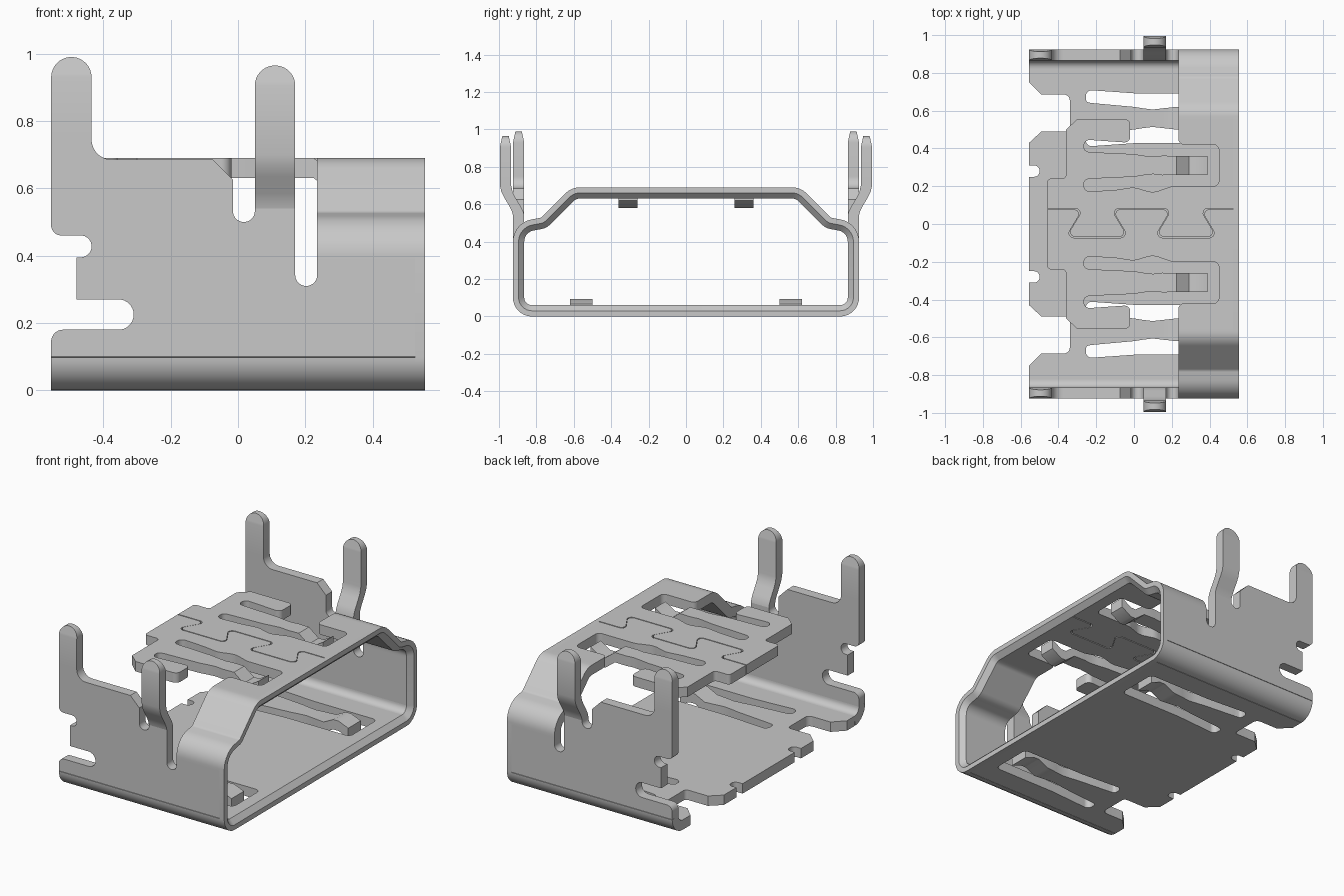
import bpy, bmesh, math
from mathutils import Vector

if "Cube" in bpy.data.objects:
    bpy.data.objects.remove(bpy.data.objects["Cube"])

T = 0.03                       # half the sheet thickness
FRONT, LIP = 0.555, 0.525      # front edge, start of the chamfered rim

steel = bpy.data.materials.new("steel_grey")
steel.use_nodes = True
colour = (0.58, 0.58, 0.58, 1)
steel.diffuse_color = colour
steel.node_tree.nodes["Principled BSDF"].inputs["Base Color"].default_value = colour


def finish(name, bm):
    bmesh.ops.remove_doubles(bm, verts=bm.verts[:], dist=1e-5)
    bmesh.ops.recalc_face_normals(bm, faces=bm.faces[:])
    me = bpy.data.meshes.new(name)
    bm.to_mesh(me)
    bm.free()
    me.materials.append(steel)
    me.shade_smooth()
    me.set_sharp_from_angle(angle=math.radians(32))
    ob = bpy.data.objects.new(name, me)
    bpy.context.scene.collection.objects.link(ob)


def rounded(points, closed=True, steps=7):
    """Turn (a, b, radius) corners into a filleted list of 2D points."""
    out, n = [], len(points)
    for i, p in enumerate(points):
        c = Vector(p[:2])
        r = p[2] if len(p) > 2 else 0
        if r == 0 or (not closed and i in (0, n - 1)):
            new = [c]
        else:
            u = (Vector(points[i - 1][:2]) - c).normalized()
            v = (Vector(points[(i + 1) % n][:2]) - c).normalized()
            half = u.angle(v) / 2
            centre = c + (u + v).normalized() * (r / math.sin(half))
            d = r / math.tan(half)
            a, b = c + u * d - centre, c + v * d - centre
            new = [centre + a.lerp(b, k / steps).normalized() * r for k in range(steps + 1)]
        for q in new:
            if not out or (q - out[-1]).length > 1e-4:
                out.append(q)
    if closed and (out[0] - out[-1]).length < 1e-4:
        out.pop()
    return out


def plate(name, loops, place):
    """Flat sheet from an outline and its holes, put in place by a function."""
    cu = bpy.data.curves.new(name, "CURVE")
    cu.dimensions, cu.fill_mode, cu.extrude = "2D", "BOTH", T
    for loop in loops:
        sp = cu.splines.new("POLY")
        sp.points.add(len(loop) - 1)
        for pt, q in zip(sp.points, loop):
            pt.co = (q.x, q.y, 0, 1)
        sp.use_cyclic_u = True
    tmp = bpy.data.objects.new(name + "_outline", cu)
    bpy.context.scene.collection.objects.link(tmp)
    deps = bpy.context.evaluated_depsgraph_get()
    me = bpy.data.meshes.new_from_object(tmp.evaluated_get(deps))
    bm = bmesh.new()
    bm.from_mesh(me)
    bpy.data.objects.remove(tmp)
    bpy.data.curves.remove(cu)
    bpy.data.meshes.remove(me)
    for v in bm.verts:
        v.co = place(*v.co)
    finish(name, bm)


def loft(name, rings, closed=False):
    bm = bmesh.new()
    vs = [[bm.verts.new(p) for p in ring] for ring in rings]
    k = len(rings[0])
    pairs = list(zip(vs, vs[1:])) + ([(vs[-1], vs[0])] if closed else [])
    for a, b in pairs:
        for j in range(k):
            bm.faces.new((a[j], a[(j + 1) % k], b[(j + 1) % k], b[j]))
    if not closed:
        bm.faces.new(vs[0])
        bm.faces.new(vs[-1])
    finish(name, bm)


def bent(name, path, section, closed=False):
    """Sweep an (x, offset) section along a path in the y-z plane."""
    rings, n = [], len(path)
    for i, p in enumerate(path):
        prev = path[i - 1] if closed or i else p
        nxt = path[(i + 1) % n] if closed or i < n - 1 else p
        ins = (p - prev).normalized() if p != prev else (nxt - p).normalized()
        outs = (nxt - p).normalized() if p != nxt else ins
        t = (ins + outs).normalized()
        m = Vector((t.y, -t.x)) / max(t.dot(ins), 0.5)
        rings.append([(x, p.x + m.x * o, p.y + m.y * o) for x, o in section])
    loft(name, rings, closed)


def box_section(x0, x1):
    return [(x0, -T), (x0, T), (x1, T), (x1, -T)]


def mirrored(half):
    """Add the reflection of a half outline across its second coordinate."""
    return half + [(p[0], -p[1], *p[2:]) for p in reversed(half)]


# Floor with rear notches and two spring windows
floor_half = [(LIP, 0.825), (-FRONT, 0.825), (-FRONT, 0.75), (-0.49, 0.685),
              (-0.34, 0.685, 0.03), (-0.34, 0.49, 0.02), (-0.49, 0.49), (-FRONT, 0.43),
              (-FRONT, 0.31), (-0.5, 0.31, 0.028), (-0.5, 0.25, 0.028), (-FRONT, 0.25)]
window = [(-0.22, 0.64), (-0.255, 0.645, 0.02), (-0.255, 0.71, 0.03), (0.03, 0.69),
          (0.45, 0.69, 0.03), (0.45, 0.43, 0.03), (0.03, 0.43), (-0.255, 0.41, 0.03),
          (-0.255, 0.475, 0.02), (-0.22, 0.48)]
plate("floor", [rounded(mirrored(floor_half)), rounded(window),
                rounded([(p[0], -p[1], *p[2:]) for p in reversed(window)])],
      lambda a, b, c: (a, b, c + T))

# Side wall outline in x-z, with slots and the foot of both pins
wall = [(LIP, 0.1), (LIP, 0.385), (0.235, 0.385), (0.235, 0.31, 0.032), (0.17, 0.31, 0.032),
        (0.17, 0.54), (0.05, 0.54), (0.05, 0.5, 0.032), (-0.015, 0.5, 0.032),
        (-0.015, 0.625), (-0.075, 0.685), (-0.435, 0.685, 0.06), (-0.435, 0.75),
        (-FRONT, 0.75), (-FRONT, 0.46, 0.03), (-0.435, 0.46, 0.032), (-0.435, 0.395, 0.032),
        (-0.48, 0.395), (-0.48, 0.27), (-0.31, 0.27, 0.044), (-0.31, 0.18, 0.044),
        (-FRONT, 0.18, 0.035), (-FRONT, 0.1)]

# Bent cross-section pieces of the shell
corner = [(0.825, 0.03), (0.895, 0.03, 0.07), (0.895, 0.1)]
shoulder = [(0.895, 0.385), (0.895, 0.475, 0.09), (0.76, 0.5, 0.06), (0.6, 0.66, 0.08), (0.55, 0.66)]


def seam(g):
    """Dovetail seam line along the roof, shrunk by g on the tab side."""
    pts = [(-0.46, 0.08 + g)]
    for c in (-0.195, 0.275):
        neck, wide = 0.075 - g, 0.165 - g
        pts += [(c - neck, 0.08 + g, 0.025), (c - wide, -0.07 + g, 0.025),
                (c + wide, -0.07 + g, 0.025), (c + neck, 0.08 + g, 0.025)]
    return pts + [(LIP, 0.08 + g)]


# Roof in two halves that interlock along the seam
roof_half = [(LIP, 0.55), (0.235, 0.55), (0.235, 0.42, 0.03), (0.45, 0.42, 0.03),
             (0.45, 0.2, 0.03), (0.2, 0.2, 0.1), (0.1, 0.165, 0.1), (0.0, 0.195, 0.1),
             (-0.1, 0.18), (-0.265, 0.17, 0.03), (-0.265, 0.235, 0.025), (-0.22, 0.24),
             (-0.22, 0.38), (-0.265, 0.385, 0.025), (-0.265, 0.447, 0.03), (-0.02, 0.43, 0.03),
             (-0.02, 0.555, 0.03), (-0.3, 0.555), (-0.36, 0.5), (-0.36, 0.24, 0.02),
             (-0.46, 0.24, 0.02)]

# Front rim with a chamfered inner mouth
rim = mirrored([(z, y, r) for y, z, r in [corner[1]] + shoulder[1:4]])
rim_path = [Vector((p.y, p.x)) for p in rounded(rim)]
bent("front_rim", rim_path,
     [(LIP, T), (FRONT, T), (FRONT, 0), (LIP, -T)], closed=True)


def finger(name, y, z, lift, extra):
    """Contact spring running forward along x with a bump near its tip."""
    spans = [(-0.22, 0.07 + extra, 0), (0.0, 0.06, 0), (0.05, 0.052, 0), (0.1, 0.046, 0),
             (0.15, 0.052, 0), (0.225, 0.05 + extra, 0), (0.29, 0.05 + extra, lift),
             (0.325, 0.05 + extra, lift), (0.39, 0.05 + extra, lift * 0.2)]
    loft(name, [[(x, y - w, z + d - T), (x, y + w, z + d - T),
                 (x, y + w, z + d + T), (x, y - w, z + d + T)] for x, w, d in spans])


def pin(name, s, x, path, top):
    """Upright solder pin with a rounded, thinned tip."""
    w = 0.06
    spans = [(z, y, w, T) for z, y in path]
    y = path[-1][1]
    for k in range(9):
        a = math.radians(k * 10.6)
        spans.append((top - w + w * math.sin(a), y, w * math.cos(a), T - 0.013 * math.sin(a)))
    loft(name, [[(x - h, s * (y - t), z), (x + h, s * (y - t), z),
                 (x + h, s * (y + t), z), (x - h, s * (y + t), z)] for z, y, h, t in spans])


# Parts repeated on both sides
bend = [(0.54, 0.895), (0.56, 0.9), (0.585, 0.912), (0.635, 0.942), (0.665, 0.957), (0.7, 0.965)]
for s, side in ((1, "left"), (-1, "right")):
    roof = [(p[0], s * p[1], *p[2:]) for p in roof_half] + seam(0.003 * s)
    plate("roof_" + side, [rounded(roof)], lambda a, b, c: (a, b, c + 0.66))
    plate("side_wall_" + side, [rounded(wall)], lambda a, b, c: (a, s * 0.895 + c, b))
    for label, shape, x0 in (("bottom_corner_", corner, -FRONT), ("shoulder_", shoulder, 0.235)):
        path = [Vector((s * p.x, p.y)) for p in rounded(shape, closed=False)]
        bent(label + side, path, box_section(x0, LIP))
    finger("roof_spring_" + side, s * 0.31, 0.66, -0.05, 0)
    finger("floor_spring_" + side, s * 0.56, 0.03, 0.032, 0.01)
    pin("rear_pin_" + side, s, -0.495, [(0.75, 0.895)], 0.99)
    pin("bent_pin_" + side, s, 0.11, bend, 0.965)
